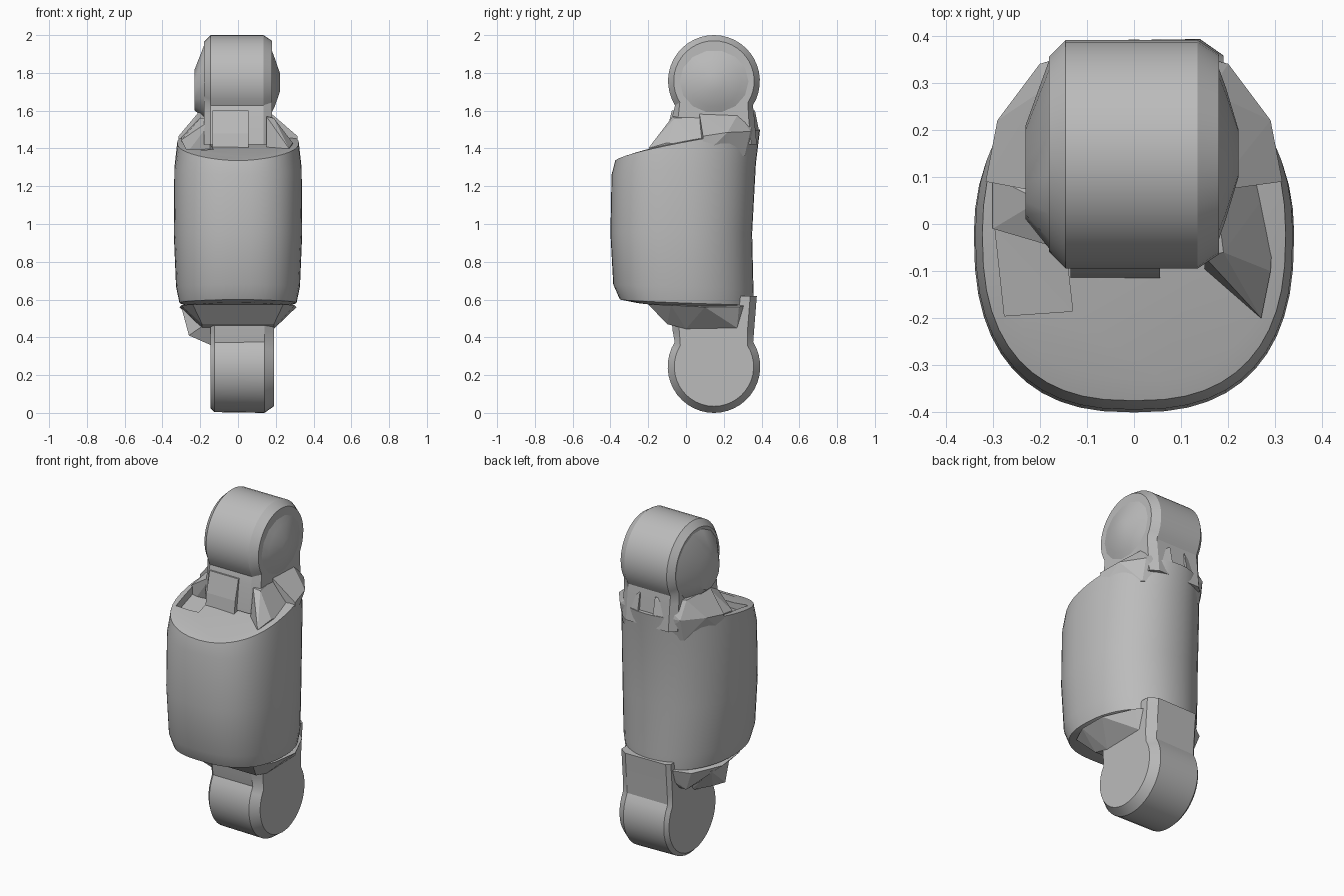
import bpy, bmesh, math
from mathutils import Vector

if "Cube" in bpy.data.objects:
    bpy.data.objects.remove(bpy.data.objects["Cube"], do_unlink=True)

grey = bpy.data.materials.new("plain grey")
grey.use_nodes = True
grey.diffuse_color = (0.5, 0.5, 0.5, 1)
grey.node_tree.nodes["Principled BSDF"].inputs["Base Color"].default_value = (0.5, 0.5, 0.5, 1)


def finish(bm, name, angle=35):
    bmesh.ops.recalc_face_normals(bm, faces=bm.faces[:])
    mesh = bpy.data.meshes.new(name)
    bm.to_mesh(mesh)
    bm.free()
    obj = bpy.data.objects.new(name, mesh)
    bpy.context.collection.objects.link(obj)
    mesh.materials.append(grey)
    bpy.ops.object.select_all(action='DESELECT')
    obj.select_set(True)
    bpy.context.view_layer.objects.active = obj
    if angle:
        bpy.ops.object.shade_smooth_by_angle(angle=math.radians(angle))
    return obj


def loft(rings, name, angle=35):
    bm = bmesh.new()
    rows = [[bm.verts.new(p) for p in ring] for ring in rings]
    n = len(rows[0])
    for a, b in zip(rows, rows[1:]):
        for i in range(n):
            j = (i + 1) % n
            bm.faces.new((a[i], a[j], b[j], b[i]))
    bm.faces.new(rows[0][::-1])
    bm.faces.new(rows[-1])
    return finish(bm, name, angle)


def hull(points, name):
    bm = bmesh.new()
    for p in points:
        bm.verts.new(p)
    result = bmesh.ops.convex_hull(bm, input=bm.verts[:])
    loose = [v for v in bm.verts if not v.link_faces]
    bmesh.ops.delete(bm, geom=loose, context='VERTS')
    return finish(bm, name, 0)


def body_ring(z_front, z_back, half_x, y_front, y_back, count=48):
    # Egg section: squarer in front, rounder behind, tilted front to back
    mid, ring = -0.02, []
    for i in range(count):
        a = 2 * math.pi * i / count
        c, s = math.cos(a), math.sin(a)
        power = 2 / 2.5 if s < 0 else 2 / 2.1
        x = half_x * math.copysign(abs(c) ** power, c)
        reach = (y_back - mid) if s > 0 else (mid - y_front)
        y = mid + reach * math.copysign(abs(s) ** power, s)
        t = (y - y_front) / (y_back - y_front)
        ring.append((x, y, z_front + (z_back - z_front) * t ** 0.7))
    return ring


# Main body
body = loft([body_ring(*r) for r in (
    (0.585, 0.54, 0.25, -0.27, 0.31),
    (0.60, 0.57, 0.31, -0.35, 0.355),
    (0.68, 0.66, 0.328, -0.385, 0.357),
    (0.95, 0.95, 0.34, -0.4, 0.35),
    (1.26, 1.32, 0.337, -0.394, 0.37),
    (1.335, 1.50, 0.322, -0.375, 0.392),
    (1.35, 1.50, 0.29, -0.33, 0.36))], "body")


# Round-ended lugs: a circle joined to a narrower neck, lofted across x
def lug_outline(cz, radius, neck_z, root_z, direction, shrink=0.0):
    pts = []
    r = radius - shrink
    for i in range(29):
        a = math.radians(-32 + 244 * i / 28)
        pts.append((0.148 + r * math.cos(a), cz + direction * r * math.sin(a)))
    pts += [(-0.07 + shrink, neck_z), (-0.09 + shrink, root_z),
            (0.375 - shrink, root_z), (0.36 - shrink, neck_z)]
    return pts


def lug(name, sections, *shape):
    return loft([[(x, y, z) for y, z in lug_outline(*shape, shrink)]
                 for x, shrink in sections], name, 30)


lug("top_lug", ((-0.18, 0.035), (-0.145, 0), (0.135, 0), (0.18, 0.03)),
    1.757, 0.243, 1.58, 1.42, 1)
lug("bottom_lug", ((-0.145, 0.025), (-0.125, 0.004), (0.14, 0), (0.19, 0.035)),
    0.245, 0.245, 0.43, 0.62, -1)


# Bulging cheeks on the sides of the top lug
def cheek(name, steps):
    rings = []
    for x, cy, cz, ry, rz in steps:
        rings.append([(x, cy + ry * math.cos(math.tau * i / 14),
                       cz + rz * math.sin(math.tau * i / 14)) for i in range(14)])
    loft(rings, name, 25)


cheek("right_cheek", ((-0.14, 0.148, 1.757, 0.23, 0.23),
                      (-0.18, 0.148, 1.75, 0.2, 0.2),
                      (-0.23, 0.11, 1.71, 0.1, 0.11)))
cheek("left_cheek", ((0.17, 0.148, 1.757, 0.21, 0.19),
                     (0.195, 0.15, 1.75, 0.14, 0.13),
                     (0.222, 0.15, 1.75, 0.05, 0.05)))

# Faceted shoulders from the body rim up to the top neck
for side, word, neck in ((-1, "right", 0.21), (1, "left", 0.17)):
    hull([(side * x, y, z) for x, y, z in (
        (0.315, 0.09, 1.465), (0.29, 0.22, 1.485), (0.2, 0.34, 1.49),
        (0.05, 0.385, 1.5), (neck, 0.07, 1.59), (neck - 0.01, 0.28, 1.59),
        (0.05, 0.365, 1.6), (0.05, 0.08, 1.6),
        (0.31, 0.09, 1.36), (0.2, 0.31, 1.36), (0.05, 0.37, 1.36))],
        word + "_shoulder")

# Front neck block and its sloping fillet
hull([(x, y, z) for x in (-0.135, 0.055)
      for y, z in ((-0.115, 1.40), (-0.105, 1.48), (-0.075, 1.6), (0.1, 1.6), (0.1, 1.4))],
     "neck_block")

# Rib on the left and a low web on the right of the neck
hull([(0.15, -0.07, 1.57), (0.19, -0.06, 1.56), (0.17, 0.1, 1.57), (0.27, -0.2, 1.40),
      (0.29, -0.1, 1.43), (0.15, -0.1, 1.38), (0.3, 0.09, 1.4)], "left_rib")
hull([(-0.3, -0.01, 1.445), (-0.2, 0.05, 1.56), (-0.13, -0.06, 1.56),
      (-0.3, 0.1, 1.46), (-0.13, 0.1, 1.56), (-0.29, -0.01, 1.35),
      (-0.13, -0.01, 1.35)], "right_web")

# Shallow sunken pocket in the top of the body, right of the neck
cutter = hull([(-0.295, -0.01, 1.39), (-0.275, -0.195, 1.35), (-0.13, -0.185, 1.36),
               (-0.15, -0.01, 1.40), (-0.295, -0.01, 1.6), (-0.275, -0.195, 1.6),
               (-0.13, -0.185, 1.6), (-0.15, -0.01, 1.6)], "pocket_cutter")
cutter.hide_render = True
cutter.hide_viewport = True
cutter.display_type = 'WIRE'
cut = body.modifiers.new("pocket", 'BOOLEAN')
cut.operation = 'DIFFERENCE'
cut.solver = 'EXACT'
cut.object = cutter

# Tapered collar between the body and the bottom lug
hull([(s * x, y, z) for s in (-1, 1) for x, y, z in (
    (0.24, -0.2, 0.575), (0.30, -0.08, 0.57), (0.31, 0.1, 0.56), (0.23, 0.28, 0.56),
    (0.12, 0.35, 0.58), (0.19, -0.1, 0.47), (0.19, 0.0, 0.445), (0.19, 0.27, 0.45),
    (0.12, 0.33, 0.52))], "bottom_collar")

# Gusset below the collar on the right
hull([(-0.3, 0.02, 0.56), (-0.26, 0.0, 0.41), (-0.22, 0.06, 0.40), (-0.135, 0.02, 0.355),
      (-0.13, 0.14, 0.38), (-0.13, -0.06, 0.5), (-0.28, 0.16, 0.54),
      (-0.13, 0.2, 0.54)], "bottom_gusset")
